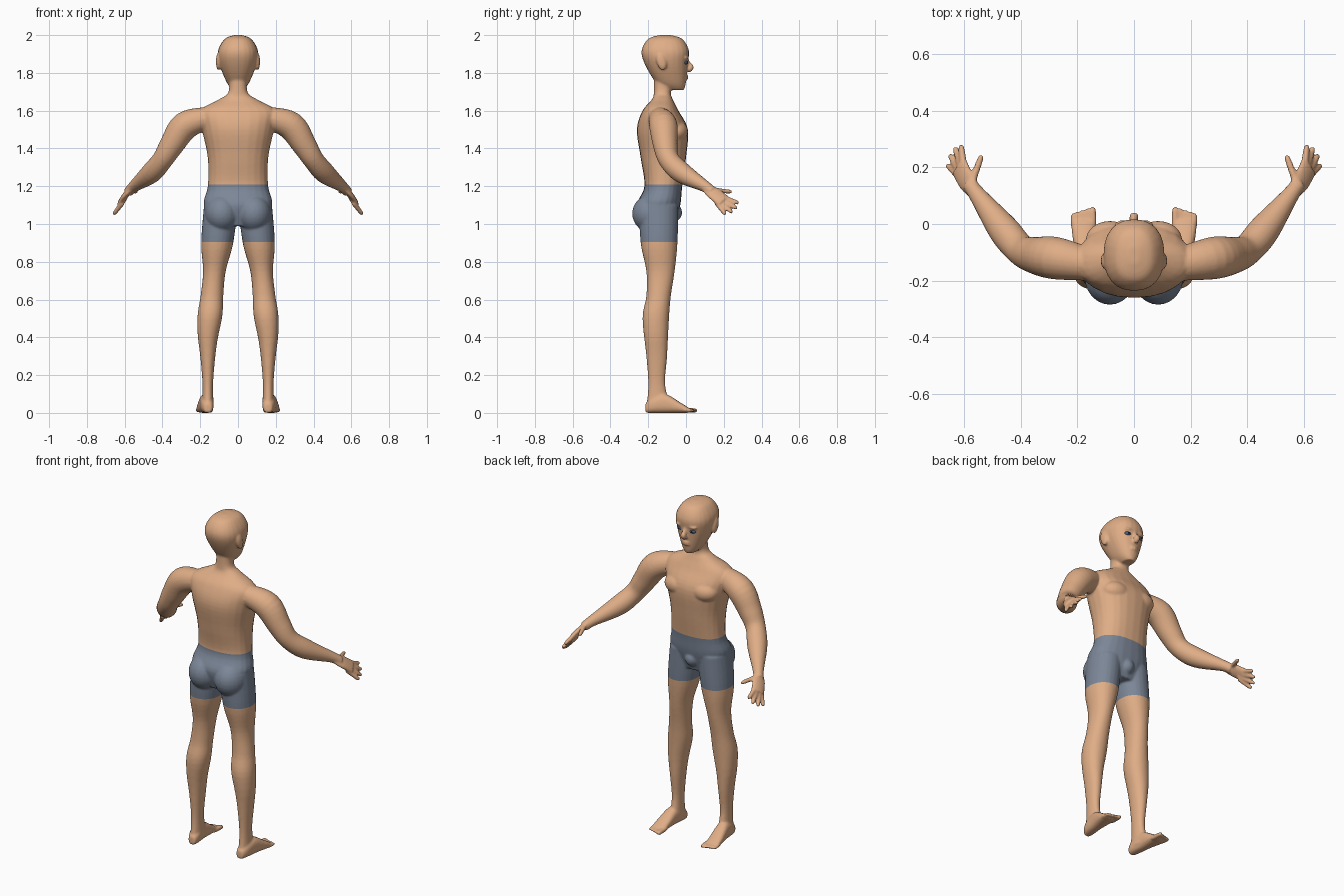
import bpy, bmesh, math
from mathutils import Vector, Matrix

cube = bpy.data.objects.get("Cube")
if cube:
    bpy.data.objects.remove(cube, do_unlink=True)


def material(name, color):
    result = bpy.data.materials.new(name)
    result.use_nodes = True
    result.diffuse_color = (*color, 1)
    shader = result.node_tree.nodes["Principled BSDF"]
    shader.inputs["Base Color"].default_value = (*color, 1)
    return result


skin = material("skin", (0.74, 0.42, 0.24))
cloth = material("grey_blue_cloth", (0.2, 0.24, 0.31))
iris = material("eye_blue", (0.07, 0.12, 0.27))
black = material("pupil_black", (0.01, 0.01, 0.02))

X, Y, Z = Vector((1, 0, 0)), Vector((0, 1, 0)), Vector((0, 0, 1))
bm = bmesh.new()


def spline(rows, steps=5):
    """Smoothly interpolate between rows of numbers."""
    rows = [Vector(row) for row in rows]
    result = []
    last = len(rows) - 1
    for i in range(last):
        start, end = rows[i], rows[i + 1]
        slope_in = (end - rows[max(i - 1, 0)]) / 2
        slope_out = (rows[min(i + 2, last)] - start) / 2
        for k in range(steps):
            t = k / steps
            ease = t * t * (3 - 2 * t)
            result.append(start + (end - start) * ease
                          + slope_in * t * (1 - t) ** 2 - slope_out * t * t * (1 - t))
    return result + [rows[last]]


def ring(center, u, v, power, count=24):
    """A rounded cross-section; a higher power makes it squarer."""
    def bend(value):
        return math.copysign(abs(value) ** (2 / power), value)
    angles = [math.tau * i / count for i in range(count)]
    return [center + u * bend(math.cos(a)) + v * bend(math.sin(a)) for a in angles]


def loft(rings):
    """Skin a list of rings and cap both ends."""
    loops = [[bm.verts.new(point) for point in points] for points in rings]
    for low, high in zip(loops, loops[1:]):
        for i in range(len(low)):
            bm.faces.new((low[i - 1], low[i], high[i], high[i - 1]))
    bm.faces.new(loops[0])
    bm.faces.new(loops[-1])


def stack(rows, center=lambda z: 0, power=2.3):
    """Upright part from rows of height, half width, back and front."""
    loft([ring(Vector((center(z), (back + front) / 2, z)),
               X * width, Y * (front - back) / 2, power)
          for z, width, back, front in spline(rows)])


def tube(rows, side=1, across=Y, flat=1):
    """Limb from rows of x, y, z and radius, thinned by flat."""
    rows = spline(rows)
    path = [Vector((side * x, y, z)) for x, y, z, radius in rows]
    rings = []
    for i, row in enumerate(rows):
        along = (path[min(i + 1, len(path) - 1)] - path[max(i - 1, 0)]).normalized()
        u = (across - along * across.dot(along)).normalized()
        radius = row[-1]
        rings.append(ring(path[i], u * radius, along.cross(u) * radius * flat, 2))
    loft(rings)


def digit(base, tip, radius, side):
    """Finger or toe, tapering to a rounded tip."""
    tube([(*base.lerp(tip, t), radius * size)
          for t, size in ((-0.25, 1), (0.4, 1), (0.88, 0.85), (1, 0.5))], side, X + Z / 3)


def blob(location, radii, tilt=0):
    placement = (Matrix.Translation(location) @ Matrix.Rotation(tilt, 4, 'X')
                 @ Matrix.Diagonal((*radii, 1)))
    bmesh.ops.create_uvsphere(bm, u_segments=24, v_segments=14, radius=1, matrix=placement)


# Torso and neck
stack([(0.99, 0.11, -0.23, -0.06), (1.1, 0.18, -0.26, -0.03), (1.2, 0.16, -0.22, -0.02),
       (1.35, 0.16, -0.24, 0), (1.5, 0.19, -0.26, 0.01), (1.6, 0.2, -0.23, -0.04),
       (1.66, 0.1, -0.18, -0.07), (1.7, 0.05, -0.17, -0.08), (1.8, 0.05, -0.17, -0.06)])

# Head, nose, lips and groin
stack([(1.71, 0.03, -0.1, -0.01), (1.75, 0.06, -0.16, 0), (1.85, 0.1, -0.22, 0.01),
       (1.92, 0.105, -0.235, 0.015), (1.98, 0.07, -0.2, -0.02), (2, 0.02, -0.14, -0.08)])
tube([(0, 0, 1.88, 0.01), (0, 0.015, 1.85, 0.01),
      (0, 0.025, 1.83, 0.017), (0, 0.01, 1.81, 0.013)], across=X)
for height in (1.77, 1.782):
    blob((0, 0, height), (0.025, 0.012, 0.007))
blob((0, -0.075, 1.06), (0.045, 0.055, 0.05))

for side in (1, -1):
    # Chest, buttock, brow and ear
    blob((side * 0.085, -0.055, 1.49), (0.085, 0.066, 0.06))
    blob((side * 0.085, -0.185, 1.055), (0.09, 0.1, 0.1))
    blob((side * 0.04, 0, 1.88), (0.03, 0.014, 0.008))
    blob((side * 0.104, -0.13, 1.86), (0.013, 0.026, 0.047), tilt=0.25)

    # Leg, spreading outward down to the calf
    stack([(1.1, 0.09, -0.25, -0.04), (0.9, 0.085, -0.24, -0.045), (0.75, 0.06, -0.21, -0.06),
           (0.62, 0.06, -0.21, -0.08), (0.5, 0.065, -0.23, -0.09), (0.3, 0.04, -0.21, -0.1),
           (0.15, 0.028, -0.2, -0.11), (0.03, 0.032, -0.21, -0.08)],
          center=lambda z: side * min(0.16, 0.2 - z / 10), power=2.1)

    # Foot from rows of y, half width and height
    foot = [(-0.215, 0.02, 0.05), (-0.18, 0.033, 0.08), (-0.11, 0.037, 0.1),
            (-0.03, 0.042, 0.055), (0.015, 0.04, 0.027)]
    loft([ring(Vector((side * (0.18 + y / 10), y, height / 2)), X * width, Z * height / 2, 2.5)
          for y, width, height in spline(foot)])

    # Toes, the first one thicker
    for i in range(5):
        big = i == 0
        x = 0.145 if big else 0.15 + 0.016 * i
        digit(Vector((x, 0, 0.015)), Vector((x, 0.06 - 0.005 * i, 0.012)),
              0.013 if big else 0.009, side)

    # Arm and palm
    tube([(0.17, -0.14, 1.56, 0.06), (0.28, -0.12, 1.52, 0.075), (0.35, -0.11, 1.42, 0.065),
          (0.4, -0.09, 1.34, 0.055), (0.46, -0.02, 1.27, 0.055), (0.55, 0.1, 1.2, 0.031),
          (0.58, 0.14, 1.17, 0.027)], side)
    tube([(0.56, 0.11, 1.19, 0.03), (0.59, 0.15, 1.16, 0.04), (0.615, 0.2, 1.12, 0.042)],
         side, across=Vector((side, -0.7, -1.2)), flat=0.4)

    # Four fingers fanned between index and little finger, then the thumb
    index_base, index_tip = Vector((0.6, 0.2, 1.14)), Vector((0.61, 0.28, 1.11))
    little_base, little_tip = Vector((0.62, 0.17, 1.1)), Vector((0.66, 0.21, 1.05))
    for i in range(4):
        base = index_base.lerp(little_base, i / 3)
        tip = index_tip.lerp(little_tip, i / 3)
        tip += (tip - base) * math.sin(math.pi * i / 3) / 4
        digit(base, tip, 0.0125, side)
    digit(Vector((0.57, 0.15, 1.18)), Vector((0.537, 0.243, 1.17)), 0.0125, side)

# Fuse the parts into one smooth skin
bmesh.ops.recalc_face_normals(bm, faces=bm.faces)
mesh = bpy.data.meshes.new("body")
bm.to_mesh(mesh)
bm.free()
body = bpy.data.objects.new("body", mesh)
bpy.context.collection.objects.link(body)
remesh = body.modifiers.new("fuse", 'REMESH')
remesh.mode = 'VOXEL'
remesh.voxel_size = 0.006
relax = body.modifiers.new("relax", 'SMOOTH')
relax.factor = 0.5
relax.iterations = 6
depsgraph = bpy.context.evaluated_depsgraph_get()
fused = bpy.data.meshes.new_from_object(body.evaluated_get(depsgraph))
body.modifiers.clear()
body.data = fused
shorts = bpy.data.objects.new("shorts", fused.copy())
bpy.context.collection.objects.link(shorts)

# Split the shorts from the body at the hems and waist
HEM, WAIST = 0.905, 1.21


def is_shorts(face):
    middle = face.calc_center_median()
    return HEM < middle.z < WAIST and abs(middle.x) < 0.3


for part, colour, keep in ((body, skin, False), (shorts, cloth, True)):
    cut = bmesh.new()
    cut.from_mesh(part.data)
    for height in (HEM, WAIST):
        bmesh.ops.bisect_plane(cut, geom=cut.verts[:] + cut.edges[:] + cut.faces[:],
                               plane_co=Z * height, plane_no=Z)
    unwanted = [face for face in cut.faces if is_shorts(face) != keep]
    bmesh.ops.delete(cut, geom=unwanted, context='FACES')
    for face in cut.faces:
        face.smooth = True
    cut.to_mesh(part.data)
    cut.free()
    part.data.materials.clear()
    part.data.materials.append(colour)

# Eyes and pupils
for name, side in (("left", -1), ("right", 1)):
    for kind, colour, y, radii in (("eye", iris, -0.003, (0.02, 0.012, 0.011)),
                                   ("pupil", black, 0.004, (0.007, 0.007, 0.007))):
        bpy.ops.mesh.primitive_uv_sphere_add(segments=20, ring_count=12, radius=1,
                                             location=(side * 0.042, y, 1.855),
                                             rotation=(0, 0, -side / 4))
        ball = bpy.context.object
        ball.name = name + "_" + kind
        ball.scale = radii
        ball.data.materials.append(colour)
        bpy.ops.object.shade_smooth()
